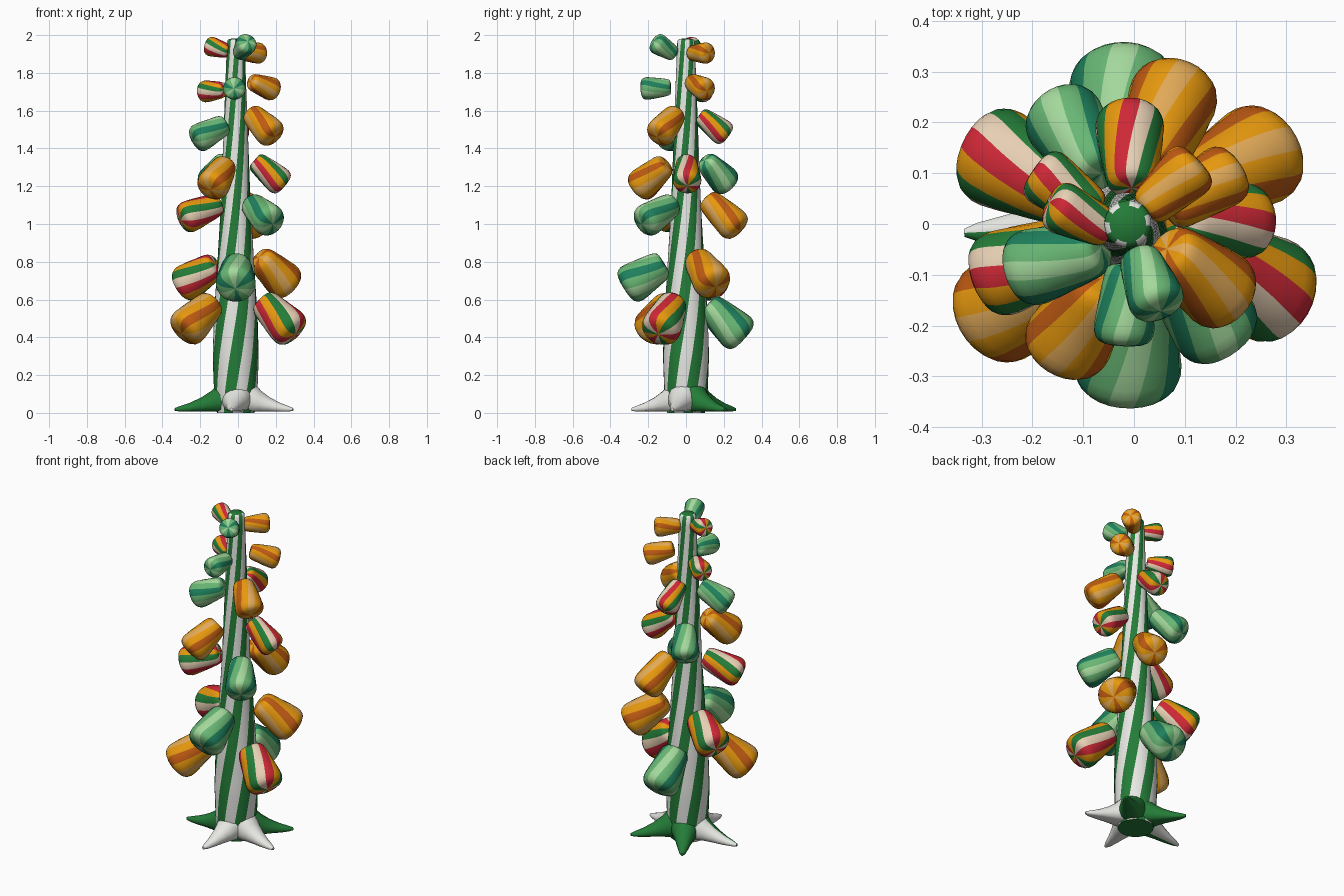
import bpy
from math import sin, cos, radians, pi
from mathutils import Vector

if "Cube" in bpy.data.objects:
    bpy.data.objects.remove(bpy.data.objects["Cube"])


def srgb(r, g, b):
    return tuple((c / 255 / 12.92 if c < 11 else ((c / 255 + 0.055) / 1.055) ** 2.4) for c in (r, g, b)) + (1,)


COLOURS = {
    "white": (232, 232, 228), "leaf_green": (36, 124, 56),
    "amber": (230, 152, 14), "tan": (226, 170, 88), "rust": (190, 90, 18),
    "mint": (104, 182, 116), "pale_mint": (164, 216, 156), "teal": (30, 128, 92),
    "red": (206, 40, 54), "beige": (234, 210, 182),
}
MAT = {}
for key, rgb in COLOURS.items():
    MAT[key] = bpy.data.materials.new(key)
    MAT[key].diffuse_color = srgb(*rgb)


def loft(name, rings, colours, rule):
    """Skin a list of equal rings; rule(column, row) gives the colour slot."""
    n = len(rings[0])
    verts = [v for ring in rings for v in ring]
    faces, slots = [], []
    for j in range(len(rings) - 1):
        for i in range(n):
            k = (i + 1) % n
            faces.append((j * n + i, j * n + k, (j + 1) * n + k, (j + 1) * n + i))
            slots.append(rule(i, j))
    last = (len(rings) - 1) * n
    faces += [tuple(reversed(range(n))), tuple(range(last, last + n))]
    slots += [rule(0, 0), rule(0, len(rings) - 2)]
    me = bpy.data.meshes.new(name)
    me.from_pydata(verts, [], faces)
    for c in colours:
        me.materials.append(MAT[c])
    for p, s in zip(me.polygons, slots):
        p.material_index = s
        p.use_smooth = len(p.vertices) == 4
    ob = bpy.data.objects.new(name, me)
    bpy.context.collection.objects.link(ob)
    return ob


# Trunk: tapered column with twelve twisting stripes
PROFILE = [(0, .10), (.08, .113), (.16, .117), (.3, .122), (.5, .116), (.8, .097),
           (1.1, .079), (1.5, .064), (1.9, .049), (1.97, .046), (1.98, .036), (1.982, .004)]


def trunk_radius(z):
    for (z0, r0), (z1, r1) in zip(PROFILE, PROFILE[1:]):
        if z <= z1:
            return r0 + (r1 - r0) * (z - z0) / (z1 - z0)
    return PROFILE[-1][1]


heights = sorted({z for z, _ in PROFILE} | {i * .06 for i in range(1, 33)})
rings = []
for z in heights:
    start = radians(-105 + 78 * (z - .3))
    rings.append([Vector((-.012 + trunk_radius(z) * cos(start + i * 2 * pi / 36),
                          trunk_radius(z) * sin(start + i * 2 * pi / 36), z)) for i in range(36)])
top_row = len(heights) - 2
loft("trunk", rings, ["leaf_green", "white"],
     lambda i, j: 0 if j >= top_row else (i // 3) % 2)

# Roots: flared tapering feet (angle, reach, colour on clockwise half, colour on other half)
ROOTS = [(183, .335, "white", "leaf_green"), (121, .305, "leaf_green", "leaf_green"),
         (42, .31, "leaf_green", "leaf_green"), (-14, .30, "white", "white"),
         (-97, .29, "white", "white")]
for angle, reach, right, left in ROOTS:
    a = radians(angle)
    out, side, up = Vector((cos(a), sin(a), 0)), Vector((sin(a), -cos(a), 0)), Vector((0, 0, 1))
    rings = []
    for t, z, w, h in [(.12, .09, .08, .11), (.3, .07, .076, .085), (.42, .055, .06, .062), (.58, .04, .045, .042),
                       (.76, .027, .031, .027), (.92, .02, .019, .016), (1, .018, .008, .008)]:
        ring = []
        for i in range(14):
            b = i * 2 * pi / 14 + pi / 2
            p = out * t * reach + up * z + side * w * cos(b) + up * h * sin(b)
            p.z = max(p.z, .008)
            ring.append(p)
        rings.append(ring)
    loft("root", rings, [right, left], lambda i, j: 1 if i < 7 else 0)

# Gumdrops: rounded tapered drops with twelve slightly twisted stripes
STRIPES = {"orange": ["amber", "tan", "amber", "rust"],
           "green": ["mint", "pale_mint", "mint", "teal"],
           "mixed": ["amber", "red", "beige", "leaf_green"]}
DROP = [(-.5, .02), (-.5, .45), (-.48, .6), (-.43, .7), (-.36, .76), (-.25, .81), (-.15, .85), (0, .91), (.1, .95),
        (.25, .995), (.33, .99), (.4, .93), (.45, .82), (.485, .62), (.5, .35), (.505, .02)]


def gumdrop(kind, x, y, z, angle, droop, length, radius):
    rings = []
    for s, r in DROP:
        start = radians(35 + 40 * s)
        rings.append([Vector((radius * r * cos(start + i * 2 * pi / 24), radius * r * sin(start + i * 2 * pi / 24),
                              length * s)) for i in range(24)])
    ob = loft(kind + "_gumdrop", rings, STRIPES[kind], lambda i, j: ((23 - i) // 2) % 4)
    a, d = radians(angle), radians(droop)
    aim = Vector((cos(a) * cos(d), sin(a) * cos(d), -sin(d)))
    ob.rotation_euler = aim.to_track_quat('Z', 'Y').to_euler()
    ob.location = (x, y, z)


# Swap to increasing stripe order around each drop
STRIPES = {k: v[::-1] for k, v in STRIPES.items()}

# Seven tiers of three, from the bottom up
for row in [
    ("orange", -.215, -.14, .505, -147, 40, .26, .106),
    ("mixed", .215, -.105, .505, -25, 42, .265, .106),
    ("green", -.02, .212, .483, 92, 42, .265, .106),
    ("mixed", -.213, .105, .725, 155, 30, .245, .10),
    ("green", -.01, -.222, .725, -92, 32, .25, .106),
    ("orange", .195, .105, .745, 32, 38, .255, .102),
    ("mixed", -.2, -.075, 1.065, -160, 22, .235, .085),
    ("green", .125, -.15, 1.055, -55, 28, .235, .088),
    ("orange", .06, .197, 1.05, 72, 42, .25, .088),
    ("orange", -.105, -.185, 1.25, -118, 38, .225, .088),
    ("mixed", .168, .005, 1.27, 2, 40, .21, .075),
    ("green", -.11, .165, 1.27, 125, 40, .21, .08),
    ("green", -.15, -.07, 1.485, -163, 27, .2, .076),
    ("orange", .13, -.1, 1.525, -38, 38, .21, .08),
    ("mixed", -.007, .147, 1.52, 92, 37, .19, .068),
    ("mixed", -.135, .065, 1.705, 145, 4, .15, .058),
    ("orange", .135, .068, 1.73, 33, 17, .17, .062),
    ("green", -.017, -.16, 1.72, -93, 3, .16, .06),
    ("mixed", -.107, .015, 1.93, 155, -14, .135, .052),
    ("orange", .075, .075, 1.905, 43, 0, .145, .056),
    ("green", .03, -.115, 1.932, -68, -30, .14, .056),
]:
    gumdrop(*row)

for m in bpy.data.materials:
    if m.users and not m.is_grease_pencil:
        m.use_nodes = True
        m.node_tree.nodes["Principled BSDF"].inputs["Base Color"].default_value = m.diffuse_color
